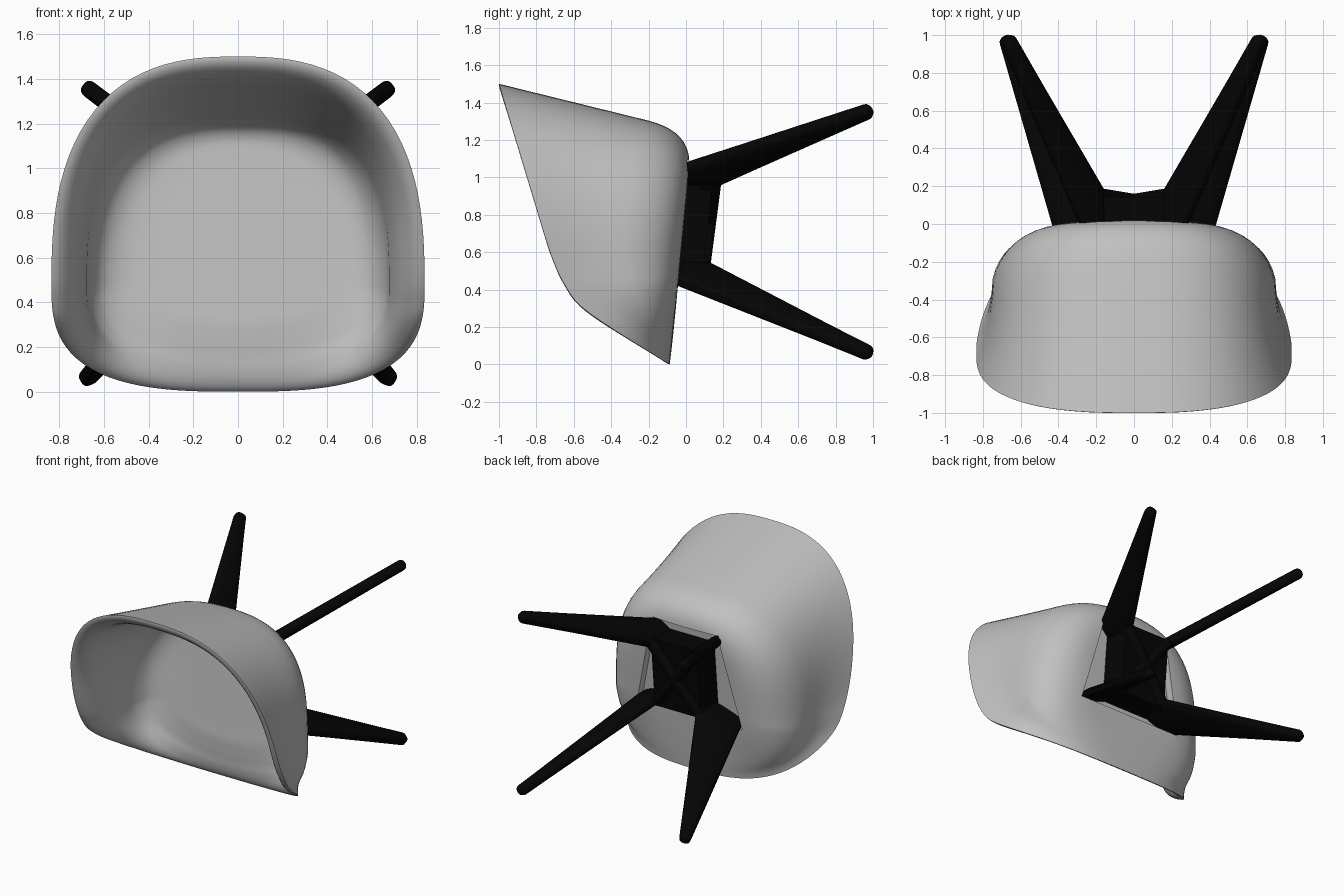
import bpy, bmesh, math
from mathutils import Vector as V

if "Cube" in bpy.data.objects:
    bpy.data.objects.remove(bpy.data.objects["Cube"])


def material(name, c):
    m = bpy.data.materials.new(name)
    m.diffuse_color = (c, c, c, 1)
    m.use_nodes = True
    m.node_tree.nodes["Principled BSDF"].inputs["Base Color"].default_value = m.diffuse_color
    return m


GREY = material("light grey shell", 0.53)
BLACK = material("black legs", 0.0015)


def make(name, verts, faces, mat, recalc=True):
    me = bpy.data.meshes.new(name)
    me.from_pydata([tuple(v) for v in verts], [], faces)
    if recalc:
        bm = bmesh.new()
        bm.from_mesh(me)
        bmesh.ops.recalc_face_normals(bm, faces=bm.faces)
        bm.to_mesh(me)
        bm.free()
    me.materials.append(mat)
    ob = bpy.data.objects.new(name, me)
    bpy.context.collection.objects.link(ob)
    return ob


def smooth(ob, deg=35):
    bpy.ops.object.select_all(action='DESELECT')
    ob.select_set(True)
    bpy.context.view_layer.objects.active = ob
    bpy.ops.object.shade_smooth_by_angle(angle=math.radians(deg))


def loft(name, rings, mat):
    n = len(rings[0])
    verts = [p for r in rings for p in r]
    faces = [(k * n + i, k * n + (i + 1) % n, (k + 1) * n + (i + 1) % n, (k + 1) * n + i)
             for k in range(len(rings) - 1) for i in range(n)]
    faces += [tuple(range(n)), tuple(range(len(verts) - n, len(verts)))]
    ob = make(name, verts, faces, mat)
    smooth(ob)
    return ob


# ---- shell: rounded profile from seat centre to corner to rim, swept round
MID = 0.48
LIP = 0.18
RIM = [(0, -.087), (.1, -.25), (.195, -.4), (.275, -.52), (.345, -.6),
       (.48, -.68), (.615, -.733), (1.5, -1.0)]


def seat_y(z):
    return -0.083 + 0.095 * z


def rim_y(z):
    z = min(max(z, 0), 1.5)
    for (z0, y0), (z1, y1) in zip(RIM, RIM[1:]):
        if z <= z1:
            return y0 + (y1 - y0) * (z - z0) / (z1 - z0)
    return -1.0


def rim_y_soft(z):
    return sum(rim_y(z + d * .03) for d in (-1, -.5, 0, .5, 1)) / 5 if .05 < z < 1.4 else rim_y(z)


def outline(t, a, up, down, n_up, n_down):
    c, s = math.cos(t), math.sin(t)
    n, b = (n_up, up) if s > 0 else (n_down, down)
    r = (abs(c) ** n + abs(s) ** n) ** (-1 / n)
    return a * r * c, MID + b * r * s


def profile(t):
    s = math.sin(t)
    x, z = outline(t, .835, 1.02, .48, 2.6, 2.9)
    rim = V((x, rim_y_soft(z), z))
    x, z = outline(t, .69, .765, .33, 2.7, 2.4)
    corner = V((x, seat_y(z), z))
    centre = V((0, seat_y(.55), .55))
    back, front = max(s, 0) ** 2, max(-s, 0) ** 2
    a = corner.lerp(centre, .45 - .17 * back)
    b = corner.lerp(rim, .40 - .17 * back + .2 * front)
    pts = [centre.lerp(a, f) for f in (.3, .6, .85)]
    for i in range(11):
        u = i / 10
        pts.append(a * (1 - u) ** 2 + corner * 2 * u * (1 - u) + b * u * u)
    for u in (.2, .4, .55, .68, .78, .86, .92, .96, .985, 1):
        p = b.lerp(rim, u)
        p.x *= 1 - .025 * math.sin(math.pi * u) * (1 - back) * (1 - front)
        pts.append(p)
    # seat is thickest; shell thins out over a rounded lip next to the rim
    out, d = [], 0
    for i in range(len(pts) - 1, -1, -1):
        if i < len(pts) - 1:
            d += (pts[i + 1] - pts[i]).length
        w = math.sqrt(max(0, 1 - (1 - min(d / LIP, 1)) ** 2))
        w *= .78 if i > 8 else .78 + .22 * min((9 - i) / 5, 1)
        out.append((pts[i], max(.05, w)))
    return out[::-1]


N = 112
profs = [profile(2 * math.pi * i / N) for i in range(N)]
M = len(profs[0])
verts, weights = [V((0, seat_y(.55), .55))], [1]
for k in range(M):
    for p in profs:
        verts.append(p[k][0])
        weights.append(p[k][1])
faces = [(0, 1 + (i + 1) % N, 1 + i) for i in range(N)]
for k in range(M - 1):
    for i in range(N):
        j = (i + 1) % N
        p, q = 1 + k * N, 1 + (k + 1) * N
        faces.append((p + i, p + j, q + j, q + i))
shell = make("seat_shell", verts, faces, GREY, recalc=False)
vg = shell.vertex_groups.new(name="thickness")
for i, w in enumerate(weights):
    vg.add([i], w, 'REPLACE')
sol = shell.modifiers.new("thickness", 'SOLIDIFY')
sol.thickness = .1
sol.offset = -1
sol.vertex_group = "thickness"

# mounting recess cut in the underside
quad = [(-.43, .42), (.43, .42), (.27, 1.09), (-.27, 1.09)]
cv = [(x, seat_y(z) + d, z) for d in (-.06, .2) for x, z in quad]
BOX = [(0, 1, 2, 3), (4, 5, 6, 7), (0, 1, 5, 4), (1, 2, 6, 5), (2, 3, 7, 6), (3, 0, 4, 7)]
cutter = make("recess_cutter", cv, BOX, GREY)
cutter.hide_render = True
bo = shell.modifiers.new("recess", 'BOOLEAN')
bo.operation = 'DIFFERENCE'
bo.solver = 'EXACT'
bo.object = cutter
dg = bpy.context.evaluated_depsgraph_get()
cut = bpy.data.meshes.new_from_object(shell.evaluated_get(dg))
shell.modifiers.clear()
shell.data = cut
bpy.data.objects.remove(cutter)
smooth(shell, 40)


# ---- legs: flattened rounded sections, wide at the hub and round at the tip
def section(p, q, side, ht, n=20):
    c, u = (p + q) / 2, (q - p) / 2
    ring = []
    for i in range(n):
        a = 2 * math.pi * i / n
        ca, sa = math.cos(a), math.sin(a)
        ring.append(c + u * math.copysign(abs(ca) ** .7, ca)
                    + side * ht * math.copysign(abs(sa) ** .7, sa))
    return ring


def leg(name, outer, inner, tip):
    foot = V((inner.x * .9, seat_y(inner.z) - .05, inner.z))
    along = (tip - (outer + inner) / 2).normalized()
    side = along.cross(inner - outer).normalized()
    wide = side.cross(along).normalized()
    if wide.dot(inner - outer) < 0:
        wide = -wide
    to, ti = tip - wide * .04, tip + wide * .04
    sunk = outer - along * .04
    rings = [section(sunk, foot, side, .038)]
    rings += [section(outer.lerp(to, f), inner.lerp(ti, f), side, .041 - .003 * f)
              for f in (0, .25, .5, .75, 1)]
    for a in (25, 50, 70, 85):
        c, s = math.cos(math.radians(a)), math.sin(math.radians(a))
        m = tip + along * .035 * s
        rings.append(section(m - wide * .04 * c, m + wide * .04 * c, side, .038 * c))
    loft(name, rings, BLACK)


for sx, label in ((-1, "left"), (1, "right")):
    leg("front_leg_" + label, V((sx * .42, -.045, .435)), V((sx * .17, .13, .53)),
        V((sx * .67, .965, .065)))
    leg("back_leg_" + label, V((sx * .29, .015, 1.075)), V((sx * .17, .19, .97)),
        V((sx * .662, .965, 1.35)))

# ---- hub block with crossed ribs between the legs
hz = [(-.2, .49), (.2, .49), (.2, 1.01), (-.2, 1.01)]
hub = [(x, seat_y(z) - .07, z) for x, z in hz] + [(x * .95, seat_y(z) + .13, z) for x, z in hz]
make("leg_hub", hub, BOX, BLACK)
for sx, label in ((-1, "left"), (1, "right")):
    a, b = V((sx * .18, .13, .52)), V((-sx * .18, .19, .98))
    side = (b - a).cross(V((0, 1, 0))).normalized()
    drop = V((0, -.14, 0))
    loft("hub_rib_" + label, [section(p, p + drop, side, .04) for p in (a, b)], BLACK)
